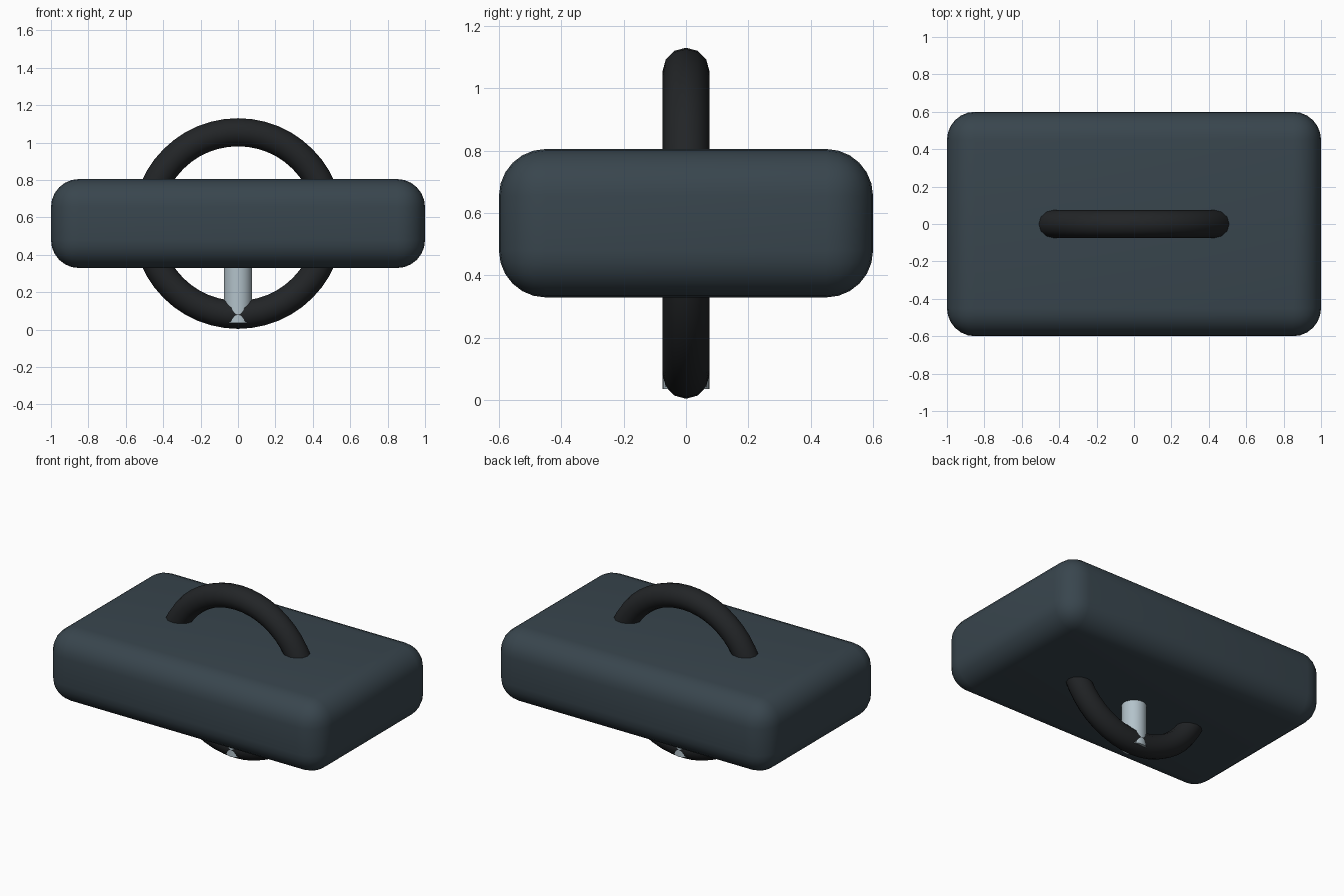
import bpy, bmesh
from math import cos, sin, pi, radians

if "Cube" in bpy.data.objects:
    bpy.data.objects.remove(bpy.data.objects["Cube"])

MID = 0.567  # height of the block and ring centre


def material(name, rgb):
    m = bpy.data.materials.new(name)
    m.diffuse_color = (*rgb, 1)
    m.use_nodes = True
    m.node_tree.nodes["Principled BSDF"].inputs["Base Color"].default_value = m.diffuse_color
    return m


def finish(obj, name, mat, angle):
    obj.name = obj.data.name = name
    obj.data.materials.append(mat)
    bpy.ops.object.select_all(action='DESELECT')
    obj.select_set(True)
    bpy.context.view_layer.objects.active = obj
    bpy.ops.object.shade_smooth_by_angle(angle=radians(angle))


slate = material("slate", (0.04, 0.06, 0.075))
black = material("black", (0.016, 0.018, 0.02))
silver = material("silver", (0.45, 0.54, 0.59))

# Rounded block
bpy.ops.mesh.primitive_cube_add(size=1, location=(0, 0, MID))
block = bpy.context.object
block.scale = (2, 1.2, 0.476)
bpy.ops.object.transform_apply(location=False, rotation=False, scale=True)
bevel = block.modifiers.new("rounding", 'BEVEL')
bevel.width = 0.15
bevel.segments = 6
bpy.ops.object.modifier_apply(modifier=bevel.name)
finish(block, "block", slate, 30)

# Upright ring passing through the block
bpy.ops.mesh.primitive_torus_add(major_radius=0.488, minor_radius=0.075,
                                 major_segments=48, minor_segments=12,
                                 location=(0, 0, MID), rotation=(pi / 2, 0, 0))
finish(bpy.context.object, "ring", black, 35)

# Post from the block down to the ring
bottom, top = 0.035, 0.5
bpy.ops.mesh.primitive_cylinder_add(vertices=32, radius=0.075, depth=top - bottom,
                                    location=(0, 0, (top + bottom) / 2))
finish(bpy.context.object, "post", silver, 30)
